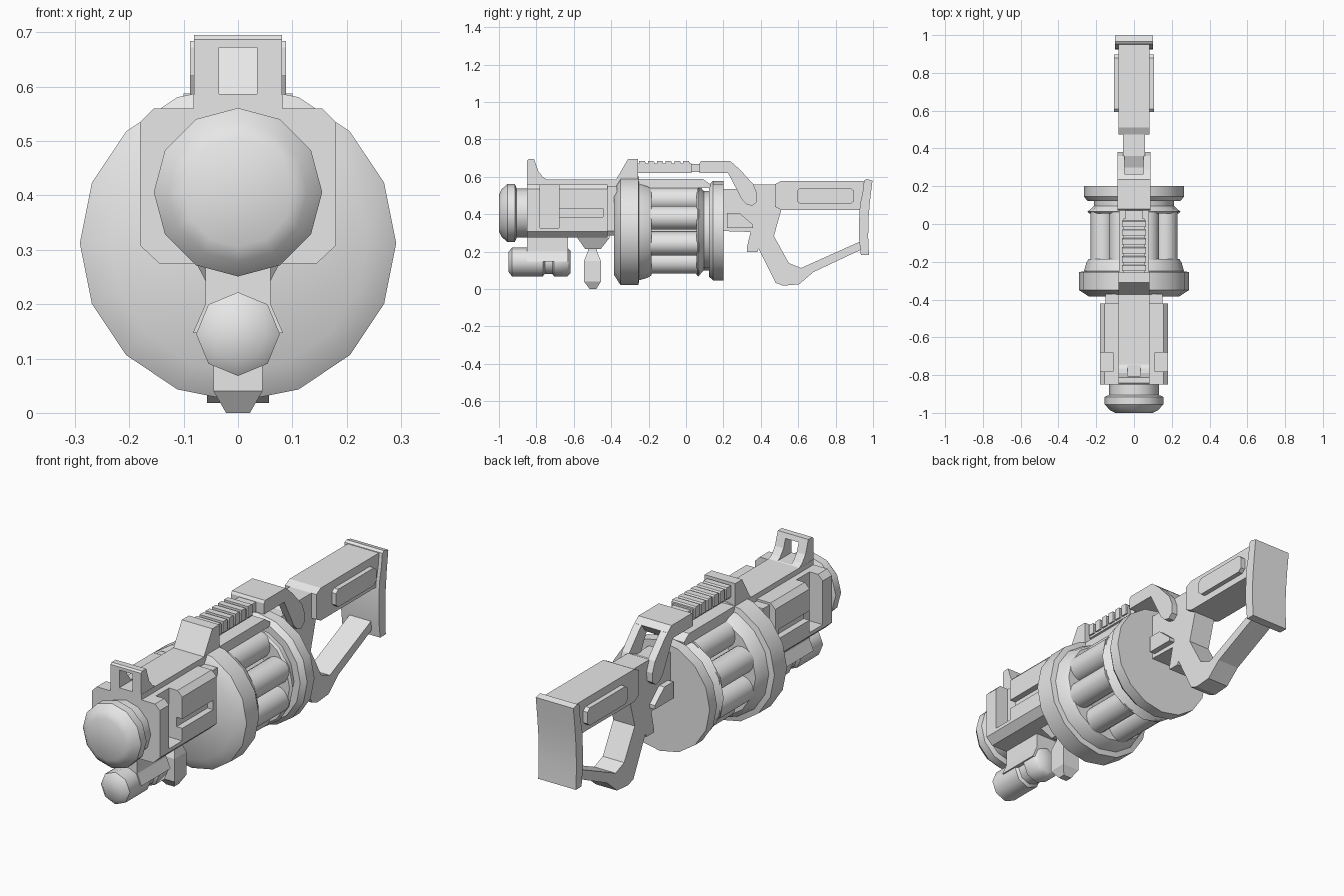
import bpy, bmesh, math

if "Cube" in bpy.data.objects:
    bpy.data.objects.remove(bpy.data.objects["Cube"])

grey = bpy.data.materials.new("plain_grey")
grey.diffuse_color = (0.8, 0.8, 0.8, 1)
grey.use_nodes = True
grey.node_tree.nodes["Principled BSDF"].inputs["Base Color"].default_value = grey.diffuse_color


def finish(name, bm, angle=None):
    bmesh.ops.recalc_face_normals(bm, faces=bm.faces)
    me = bpy.data.meshes.new(name)
    bm.to_mesh(me)
    bm.free()
    ob = bpy.data.objects.new(name, me)
    bpy.context.collection.objects.link(ob)
    me.materials.append(grey)
    if angle:
        bpy.ops.object.select_all(action='DESELECT')
        ob.select_set(True)
        bpy.context.view_layer.objects.active = ob
        bpy.ops.object.shade_smooth_by_angle(angle=math.radians(angle))
    return ob


def prism(name, pts, a, b, axis='X', angle=None):
    """Extrude a (y, z) profile along x, or an (x, z) profile along y."""
    bm = bmesh.new()
    put = (lambda p, t: (t, p[0], p[1])) if axis == 'X' else (lambda p, t: (p[0], t, p[1]))
    lo = [bm.verts.new(put(p, a)) for p in pts]
    hi = [bm.verts.new(put(p, b)) for p in pts]
    bm.faces.new(lo)
    bm.faces.new(hi)
    n = len(pts)
    for i in range(n):
        j = (i + 1) % n
        bm.faces.new((lo[i], lo[j], hi[j], hi[i]))
    return finish(name, bm, angle)


def box(name, x0, x1, y0, y1, z0, z1):
    return prism(name, [(y0, z0), (y1, z0), (y1, z1), (y0, z1)], x0, x1)


def lathe(name, prof, sides, cz, cx=0.0, angle=35):
    """Turn a (y, radius) profile around an axis parallel to y."""
    bm = bmesh.new()
    rings = []
    for y, r in prof:
        rings.append([bm.verts.new((cx + r * math.cos(2 * math.pi * k / sides), y,
                                    cz + r * math.sin(2 * math.pi * k / sides)))
                      for k in range(sides)])
    for p, q in zip(rings, rings[1:]):
        for k in range(sides):
            m = (k + 1) % sides
            bm.faces.new((p[k], p[m], q[m], q[k]))
    bm.faces.new(rings[0])
    bm.faces.new(rings[-1])
    return finish(name, bm, angle)


def loft(name, levels):
    """Stack of rectangles: (z, half width x, y0, y1)."""
    bm = bmesh.new()
    rows = [[bm.verts.new(c) for c in ((-w, a, z), (w, a, z), (w, b, z), (-w, b, z))]
            for z, w, a, b in levels]
    for p, q in zip(rows, rows[1:]):
        for k in range(4):
            m = (k + 1) % 4
            bm.faces.new((p[k], p[m], q[m], q[k]))
    bm.faces.new(rows[0])
    bm.faces.new(rows[-1])
    return finish(name, bm)


def cut(ob, cutter):
    m = ob.modifiers.new("cut", 'BOOLEAN')
    m.operation = 'DIFFERENCE'
    m.solver = 'EXACT'
    m.object = cutter
    cutter.hide_render = True
    cutter.hide_viewport = True


# Muzzle and barrel
lathe("muzzle", [(-1, .1), (-.985, .128), (-.955, .155), (-.915, .155), (-.905, .132), (-.8, .132)], 12, .406)

# Front housing with side notches and slots
section = [(-.145, .275), (.145, .275), (.18, .308), (.18, .535), (.155, .56),
           (-.155, .56), (-.18, .535), (-.18, .308)]
housing = prism("front_housing", section, -.85, -.42, 'Y')
for s, side in ((-1, "left"), (1, "right")):
    x0, x1 = sorted((s * .11, s * .25))
    cut(housing, box("notch_cutter_" + side, x0, x1, -.78, -.68, .325, .7))
    x0, x1 = sorted((s * .15, s * .25))
    cut(housing, box("slot_cutter_" + side, x0, x1, -.68, -.445, .385, .43))
prism("housing_neck", [(-.13, .285), (.13, .285), (.15, .31), (.15, .55), (-.15, .55), (-.15, .31)],
      -.43, -.37, 'Y')
box("top_spine", -.082, .082, -.85, -.3, .54, .585)
prism("top_bar", [(-.3, .54), (.13, .54), (.13, .56), (.09, .588), (-.3, .588)], -.08, .08)

# Front sight with window
sight = prism("front_sight", [(-.85, .56), (-.85, .687), (-.842, .695), (-.812, .695), (-.79, .63),
                              (-.765, .598), (-.735, .58), (-.735, .56)], -.081, .081)
cut(sight, box("sight_window_cutter", -.035, .035, -.9, -.65, .587, .672))

# Lower tube and its bracket
prism("tube_bracket", [(-.06, .3), (-.06, .2), (-.083, .147), (.083, .147), (.06, .2), (.06, .3)],
      -.85, -.63, 'Y')
lathe("lower_tube", [(-.95, .052), (-.93, .077), (-.765, .077), (-.755, .064), (-.715, .064),
                     (-.705, .077), (-.635, .077), (-.618, .06)], 8, .145, angle=48)

# Foregrip
loft("foregrip_base", [(.215, .045, -.54, -.455), (.272, .075, -.58, -.41), (.3, .075, -.58, -.41)])
loft("foregrip", [(0, .022, -.515, -.48), (.04, .045, -.545, -.455), (.15, .045, -.545, -.455),
                  (.2, .03, -.525, -.475), (.23, .03, -.525, -.475)])

# Drum: front ring, core, chambers, rear rings
CZ = .312
lathe("drum_front_ring", [(-.385, .237), (-.35, .291), (-.255, .291), (-.25, .265),
                          (-.205, .252), (-.185, .24)], 16, CZ)
lathe("drum_core", [(-.22, .14), (.1, .14)], 16, CZ)
for k in range(8):
    a = math.radians(22.5 + 45 * k)
    lathe("chamber_%d" % (k + 1), [(-.2, .063), (.07, .063)], 16,
          CZ + .18 * math.sin(a), .18 * math.cos(a))
lathe("drum_rear_flange", [(.055, .235), (.065, .246), (.095, .212), (.15, .212)], 16, CZ)
lathe("drum_rear_disc", [(.122, .245), (.145, .266), (.2, .266)], 16, CZ)

# Carry rail on top
prism("rail_front_bracket", [(-.375, .56), (-.375, .583), (-.31, .695), (-.257, .695), (-.257, .56)],
      -.081, .081)
box("rail", -.055, .055, -.27, .03, .62, .67)
for k in range(6):
    y = -.25 + k * .047
    prism("rail_rib_%d" % (k + 1), [(y, .63), (y + .034, .63), (y + .034, .677), (y + .029, .684),
                                    (y, .684)], -.063, .063)
box("rail_connector", -.045, .045, .02, .08, .625, .668)

# Rear bracket: solid top and two arms straddling the frame
prism("rail_rear_bracket", [(.072, .62), (.072, .672), (.08, .684), (.235, .684), (.265, .66),
                            (.235, .62)], -.088, .088)
for s in (-1, 1):
    x0, x1 = sorted((s * .05, s * .088))
    prism("bracket_arm_left" if s < 0 else "bracket_arm_right",
          [(.225, .62), (.235, .684), (.285, .642), (.36, .56), (.38, .51), (.378, .465),
           (.355, .445), (.325, .452), (.298, .48)], x0, x1)
    # Side catch on the frame
    x0, x1 = sorted((s * .04, s * .085))
    prism("catch_left" if s < 0 else "catch_right",
          [(.218, .327), (.357, .327), (.357, .345), (.285, .407), (.218, .407)], x0, x1)
    # Raised stock panel
    x0, x1 = sorted((s * .07, s * .106))
    prism("stock_panel_left" if s < 0 else "stock_panel_right",
          [(.61, .455), (.88, .455), (.898, .47), (.898, .525), (.88, .54), (.61, .54),
           (.593, .525), (.593, .47)], x0, x1)

# Rear frame, grip and lower strut in one piece
prism("rear_frame_and_grip",
      [(.19, .31), (.345, .305), (.325, .22), (.325, .197), (.382, .197), (.388, .215), (.48, .032),
       (.52, .018), (.605, .025), (.68, .09), (.94, .212), (.94, .258), (.615, .112), (.55, .138),
       (.47, .283), (.51, .425), (.51, .56), (.36, .56), (.30, .535), (.19, .535)], -.057, .057)

# Stock and butt plate
prism("stock", [(.475, .44), (.51, .422), (.95, .422), (.95, .578), (.51, .578), (.475, .56)],
      -.083, .083)
prism("butt_plate", [(.935, .182), (.925, .27), (.925, .36), (.93, .45), (.945, .52), (.952, .58),
                     (.965, .588), (.997, .58), (.985, .48), (.976, .38), (.974, .28), (.978, .182)],
      -.1, .1, angle=30)
